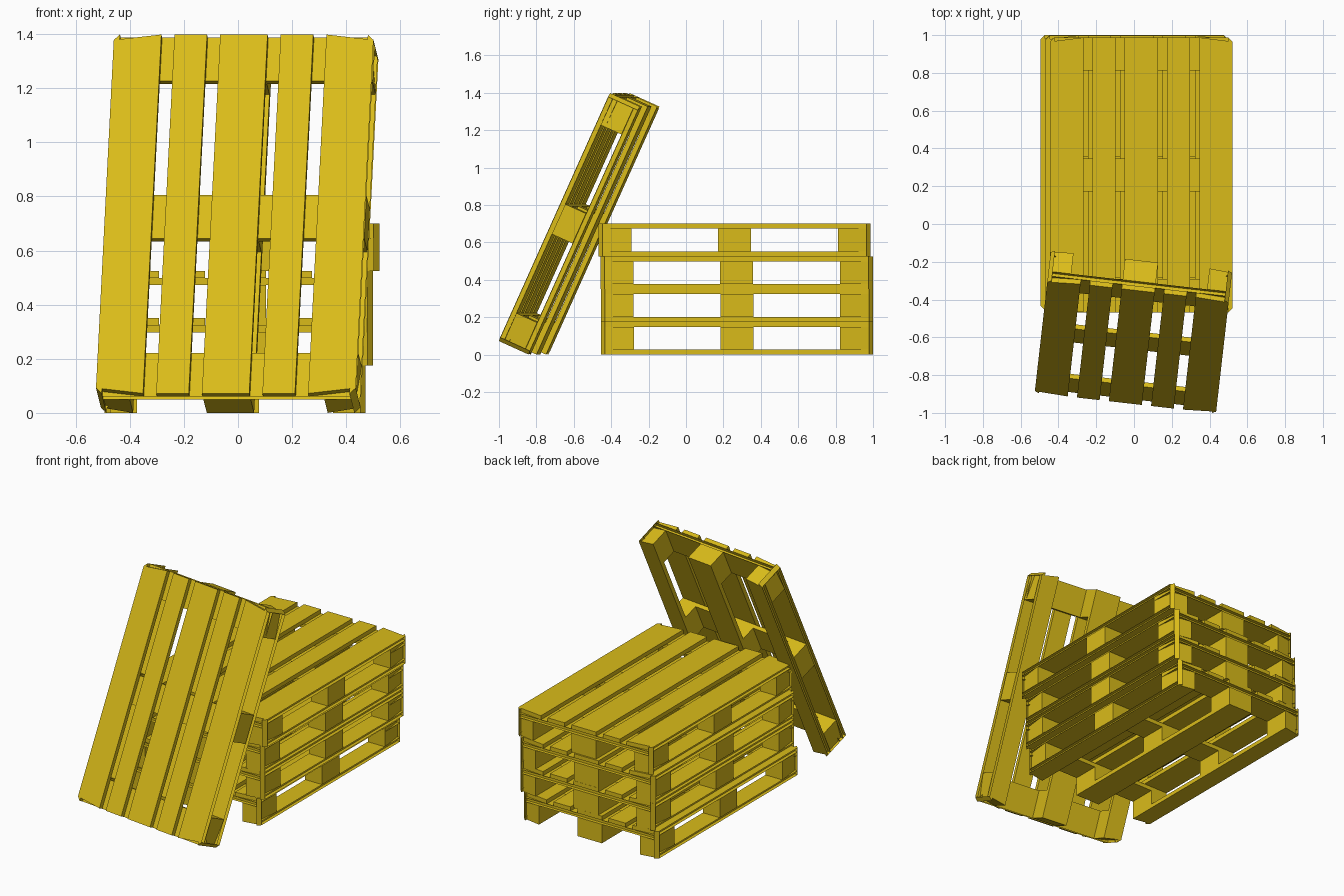
import bpy, bmesh
from math import radians

if "Cube" in bpy.data.objects:
    bpy.data.objects.remove(bpy.data.objects["Cube"])

W, L, H = 0.966, 1.455, 0.175        # pallet width, length, height
T = 0.0265                           # board thickness
WIDE, MID, NARROW = 0.176, 0.121, 0.121
CUT = 0.022                          # corner chamfer


def board(bm, cx, cy, w, l, z0, z1):
    """Box whose corners are cut off where they meet a pallet corner."""
    outline = []
    for sx, sy in ((-1, -1), (1, -1), (1, 1), (-1, 1)):
        x, y = cx + sx * w / 2, cy + sy * l / 2
        if abs(abs(x) - W / 2) < 1e-4 and abs(abs(y) - L / 2) < 1e-4:
            a, b = (x - sx * CUT, y), (x, y - sy * CUT)
            outline += [a, b] if sx * sy > 0 else [b, a]
        else:
            outline.append((x, y))
    low = [bm.verts.new((x, y, z0)) for x, y in outline]
    top = [bm.verts.new((x, y, z1)) for x, y in outline]
    bm.faces.new(low[::-1])
    bm.faces.new(top)
    n = len(low)
    for i in range(n):
        j = (i + 1) % n
        bm.faces.new((low[i], low[j], top[j], top[i]))


def pallet_mesh():
    bm = bmesh.new()
    gap = (W - 3 * WIDE - 2 * MID) / 4
    # five deck boards
    x = -W / 2
    for w in (WIDE, MID, WIDE, MID, WIDE):
        board(bm, x + w / 2, 0, w, L, H - T, H)
        x += w + gap
    # three cross boards under the deck
    rows = (-(L - WIDE) / 2, 0, (L - WIDE) / 2)
    for y in rows:
        board(bm, 0, y, W, WIDE, H - 2 * T, H - T)
    # three runners with three blocks each
    edge = (W - NARROW) / 2
    for x, w in ((-edge, NARROW), (0, WIDE), (edge, NARROW)):
        board(bm, x, 0, w, L, 0, T)
        for y in rows:
            board(bm, x, y, w, WIDE, T, H - 2 * T)
    bmesh.ops.recalc_face_normals(bm, faces=bm.faces)
    mesh = bpy.data.meshes.new("pallet")
    bm.to_mesh(mesh)
    bm.free()
    return mesh


mesh = pallet_mesh()
mat = bpy.data.materials.new("yellow_wood")
mat.diffuse_color = (0.7, 0.5, 0.01, 1)
mat.use_nodes = True
mat.node_tree.nodes["Principled BSDF"].inputs["Base Color"].default_value = mat.diffuse_color
mesh.materials.append(mat)


def place(name, loc, rot=(0, 0, 0)):
    ob = bpy.data.objects.new(name, mesh)
    ob.location, ob.rotation_euler = loc, rot
    bpy.context.collection.objects.link(ob)


# slightly staggered stack of four
for i, (x, y) in enumerate(((-0.011, 0.2725), (0.015, 0.272), (0.015, 0.271), (0.039, 0.26))):
    place(f"stacked_pallet_{i + 1}", (x, y, i * H))

# pallet leaning against the stack, deck facing front
place("leaning_pallet", (0.006, -0.492, 0.663), (radians(65.7), 0, radians(-6.5)))
